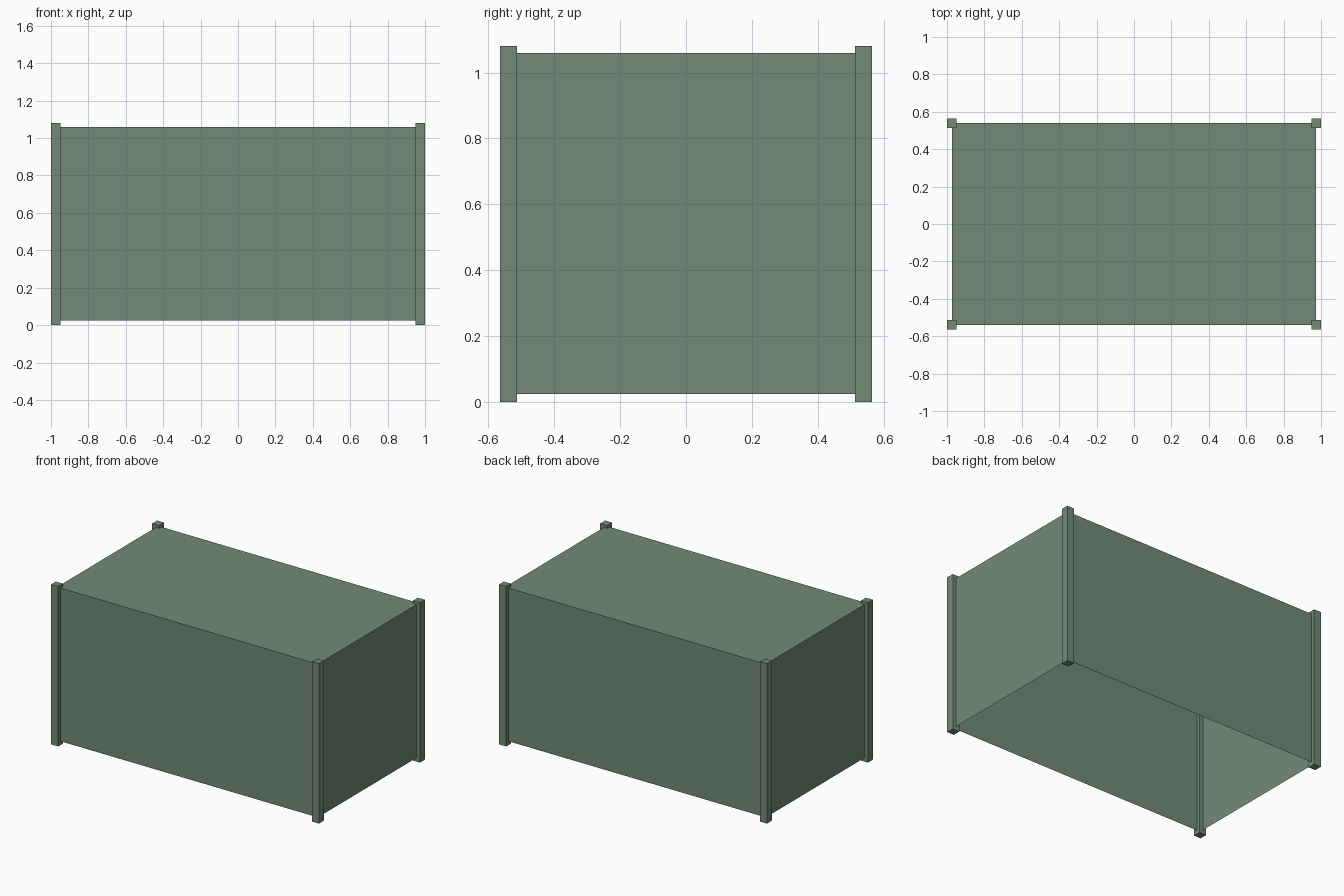
import bpy
import bmesh

# Remove the default cube only
cube = bpy.data.objects.get("Cube")
if cube:
    bpy.data.objects.remove(cube, do_unlink=True)

# Single flat colour
green = bpy.data.materials.new("sage green")
green.use_nodes = True
colour = (0.171, 0.254, 0.188, 1)
green.diffuse_color = colour
green.node_tree.nodes["Principled BSDF"].inputs["Base Color"].default_value = colour


def add_box(name, size, centre, open_bottom=False):
    """Box of the given size; optionally a thin shell without its underside."""
    bm = bmesh.new()
    bmesh.ops.create_cube(bm, size=1)
    bmesh.ops.scale(bm, vec=size, verts=bm.verts)
    bmesh.ops.translate(bm, vec=centre, verts=bm.verts)
    if open_bottom:
        bm.normal_update()
        under = [f for f in bm.faces if f.normal.z < -0.5]
        bmesh.ops.delete(bm, geom=under, context="FACES")
    mesh = bpy.data.meshes.new(name)
    bm.to_mesh(mesh)
    bm.free()
    mesh.materials.append(green)
    obj = bpy.data.objects.new(name, mesh)
    bpy.context.scene.collection.objects.link(obj)
    return obj


HALF_X, HALF_Y, HEIGHT, POST = 1.0, 0.565, 1.08, 0.052
BASE, TOP = 0.025, 1.06
post_x, post_y = HALF_X - POST / 2, HALF_Y - POST / 2

# Thin panels and lid, open underneath, running to the middle of each post
add_box("panel_shell", (2 * post_x, 2 * post_y, TOP - BASE),
        (0, 0, (TOP + BASE) / 2), open_bottom=True)

# Square corner posts
for y_name, sy in (("front", -1), ("back", 1)):
    for x_name, sx in (("left", 1), ("right", -1)):
        add_box(f"{y_name}_{x_name}_post", (POST, POST, HEIGHT),
                (sx * post_x, sy * post_y, HEIGHT / 2))
